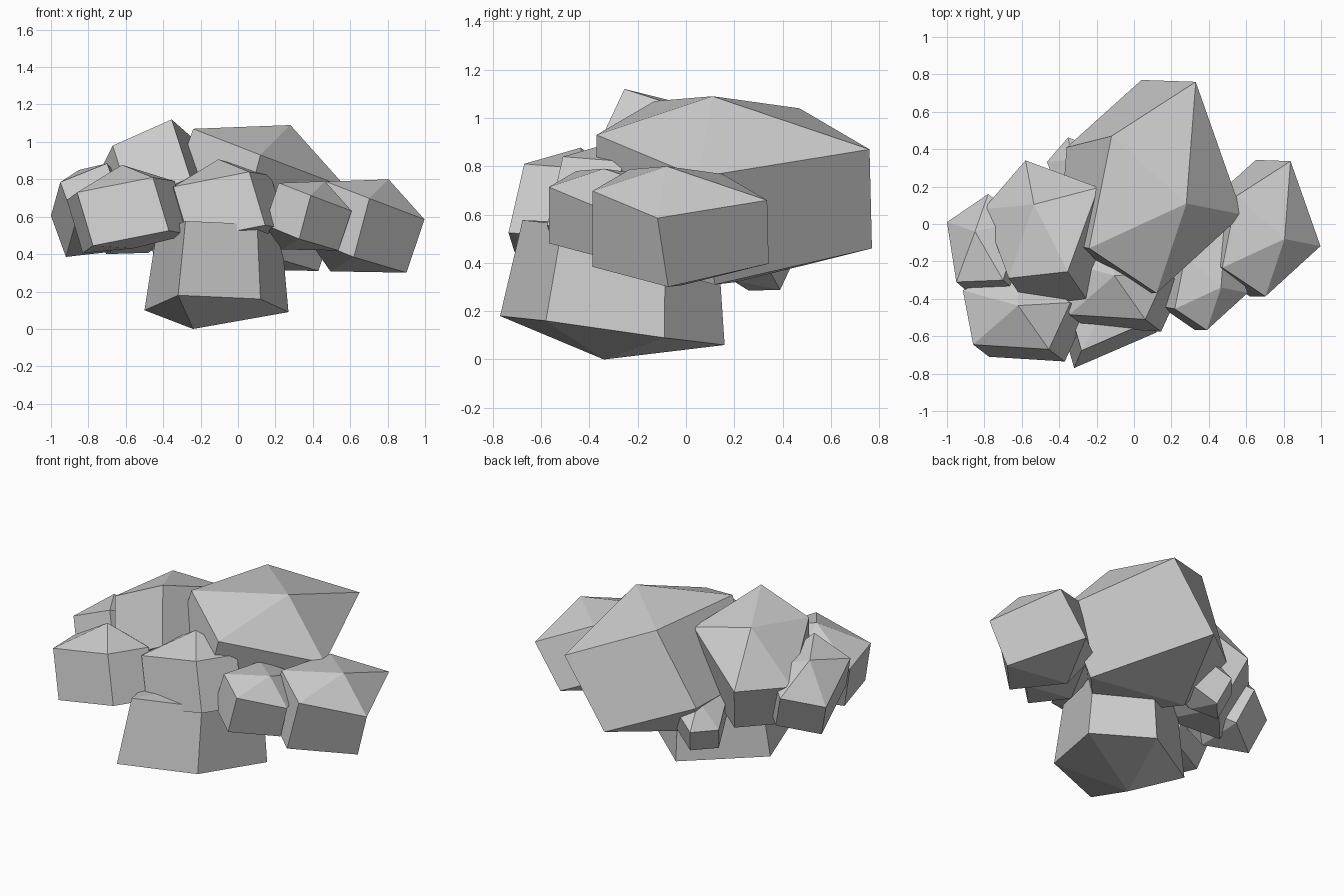
import bpy, bmesh
from mathutils import Vector as V

if "Cube" in bpy.data.objects:
    bpy.data.objects.remove(bpy.data.objects["Cube"])


def rock(name, ring, apex, drop=None, taper=1.0, low=None, belly=1.0):
    """Five-sided faceted boulder: a ring swept along drop (or to a second ring), closed by two apexes."""
    r = [V(p) for p in ring]
    mean = sum(r, V()) / 5
    if low:
        low = [V(p) for p in low]
    else:
        low = [mean + V(drop) + (p - mean) * taper for p in r]
    bottom = sum(low, V()) / 5 - (V(apex) - mean) * belly
    return build(name, r + low + [V(apex), bottom])


def build(name, pts):
    bm = bmesh.new()
    v = [bm.verts.new(p) for p in pts]
    for i in range(5):
        j = (i + 1) % 5
        bm.faces.new((v[i], v[j], v[10]))
        bm.faces.new((v[5 + j], v[5 + i], v[11]))
        bm.faces.new((v[j], v[i], v[5 + i], v[5 + j]))
    bmesh.ops.recalc_face_normals(bm, faces=bm.faces)
    mesh = bpy.data.meshes.new(name)
    bm.to_mesh(mesh)
    bm.free()
    ob = bpy.data.objects.new(name, mesh)
    bpy.context.collection.objects.link(ob)
    return pts


def copy(name, pts, anchor, target, scale=1.0):
    """Repeat a boulder so that point number anchor lands on target."""
    return build(name, [V(target) + scale * (p - pts[anchor]) for p in pts])


# Trunk-like base boulder, narrowing upward
rock("base_boulder",
     [(-.32, -.77, .18), (.12, -.58, .16), (.27, -.09, .09), (-.04, .16, .06), (-.5, -.14, .1)],
     (-.24, -.34, 0), (.01, .03, .405), .87, belly=.3)

# Right-hand family: large boulder and two smaller copies
big = rock("large_boulder",
           [(-.12, .47, 1.04), (.33, .76, .87), (.58, .05, .755), (.12, -.37, .93), (-.24, -.13, 1.07)],
           (.28, .11, 1.09),
           low=[(-.36, .41, .58), (.04, .77, .46), (.43, .12, .31), (-.01, -.37, .44), (-.4, -.1, .6)])
copy("right_boulder", big, 10, (.805, -.08, .80), .64)
copy("front_right_boulder", big, 10, (.465, -.34, .79), .475)

# Front family: two equal boulders
front = rock("front_left_boulder",
             [(-.86, -.645, .73), (-.455, -.67, .81), (-.34, -.42, .79), (-.63, -.22, .72), (-.915, -.355, .69)],
             (-.62, -.436, .877), (.085, -.065, -.285), belly=.25)
copy("front_middle_boulder", front, 1, (.06, -.51, .84))

# Left family: upper boulder, outer boulder and a small one tucked behind
left = rock("upper_left_boulder",
            [(-.67, -.29, .98), (-.355, -.255, 1.12), (-.19, .195, .975), (-.58, .34, .717), (-.805, .08, .71)],
            (-.535, .105, 1.03), (.1, -.145, -.31), belly=.8)
rock("outer_left_boulder",
     [(-1, .01, .605), (-.95, -.31, .785), (-.7, -.3, .885), (-.6, .02, .77), (-.78, .16, .66)],
     (-.85, -.04, .85), (.08, -.07, -.22))
copy("small_back_boulder", left, 10, (-.33, .345, .60), .5)
